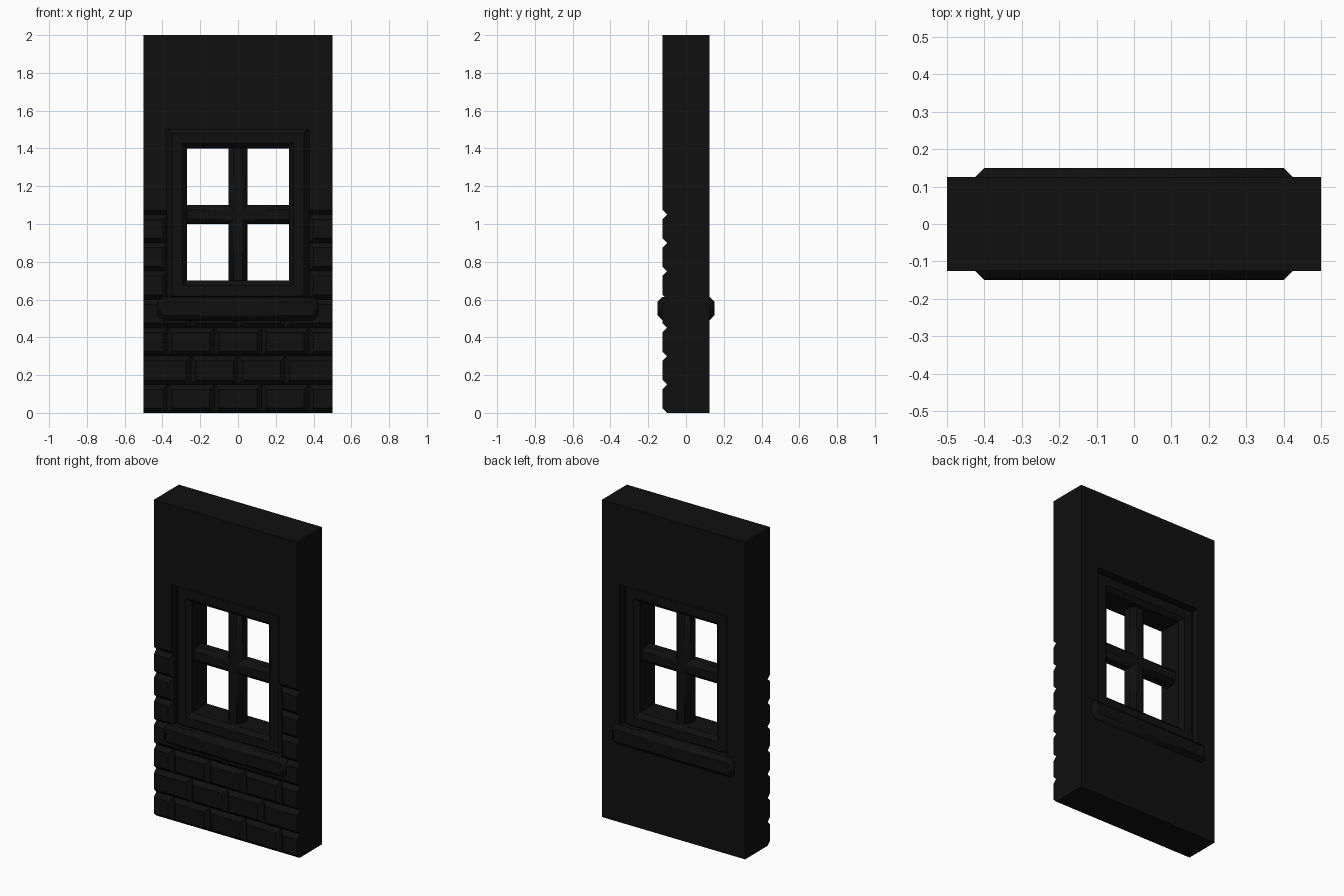
import bpy, bmesh
from math import radians

if "Cube" in bpy.data.objects:
    bpy.data.objects.remove(bpy.data.objects["Cube"])

BEV = 0.025                       # chamfer used on every part
HX, HY = 0.5, 0.125               # wall half sizes
OX, OZ0, OZ1 = 0.375, 0.6, 1.5    # window opening
ROW, ROWS = 0.15, 7               # brick courses

mat = bpy.data.materials.new("dark")
mat.diffuse_color = (0.005, 0.005, 0.005, 1)
mat.use_nodes = True
mat.node_tree.nodes["Principled BSDF"].inputs["Base Color"].default_value = mat.diffuse_color


def finish(name, bm, smooth=None, bevel=0):
    bmesh.ops.recalc_face_normals(bm, faces=bm.faces)
    me = bpy.data.meshes.new(name)
    bm.to_mesh(me)
    bm.free()
    me.materials.append(mat)
    ob = bpy.data.objects.new(name, me)
    bpy.context.collection.objects.link(ob)
    if bevel:
        m = ob.modifiers.new("bevel", 'BEVEL')
        m.width, m.segments = bevel, 1
    if smooth:
        bpy.ops.object.select_all(action='DESELECT')
        ob.select_set(True)
        bpy.context.view_layer.objects.active = ob
        bpy.ops.object.shade_smooth_by_angle(angle=radians(smooth))
    return ob


def block(bm, x0, x1, y0, y1, z0, z1, l=0, r=0, b=0, t=0):
    """Box whose front face (y0) is inset by l, r, b, t."""
    back = [(x0, z0), (x1, z0), (x1, z1), (x0, z1)]
    front = [(x0 + l, z0 + b), (x1 - r, z0 + b), (x1 - r, z1 - t), (x0 + l, z1 - t)]
    vb = [bm.verts.new((x, y1, z)) for x, z in back]
    vf = [bm.verts.new((x, y0, z)) for x, z in front]
    bm.faces.new(vb)
    bm.faces.new(vf)
    for i in range(4):
        j = (i + 1) % 4
        bm.faces.new((vf[i], vf[j], vb[j], vb[i]))


# Wall body around the opening, with plaster facing above the bricks
bm = bmesh.new()
yb = -HY + BEV
block(bm, -HX, HX, yb, HY, 0, OZ0)
block(bm, -HX, -OX, yb, HY, OZ0, OZ1)
block(bm, OX, HX, yb, HY, OZ0, OZ1)
block(bm, -HX, HX, yb, HY, OZ1, 2)
block(bm, -HX, HX, -HY, yb, OZ1, 2)
for x0, x1 in ((-HX, -OX), (OX, HX)):
    block(bm, x0, x1, -HY, yb, ROW * ROWS, OZ1, b=BEV)
finish("wall", bm)

# Chamfered brick courses on the front, half-bond offset
bm = bmesh.new()
for i in range(ROWS):
    z0, z1 = i * ROW, (i + 1) * ROW
    if z0 > OZ0 - 0.01:
        spans = [(-HX, -OX), (OX, HX)]
    else:
        cuts = [-0.375, -0.125, 0.125, 0.375] if i % 2 == 0 else [-0.25, 0, 0.25]
        edges = [-HX] + cuts + [HX]
        spans = list(zip(edges, edges[1:]))
    for x0, x1 in spans:
        block(bm, x0, x1, -HY, yb, z0, z1,
              l=BEV if x0 > -HX else 0, r=BEV if x1 < HX else 0, b=BEV, t=BEV)
finish("bricks", bm, 30)

# Window frame: chamfered profile swept round a mitred rectangle
bm = bmesh.new()
prof = [(0, -.075), (.025, -.1), (.08, -.1), (.105, -.075),
        (.105, .075), (.08, .1), (.025, .1), (0, .075)]
rings = []
for sx, sz in ((-1, -1), (1, -1), (1, 1), (-1, 1)):
    rings.append([bm.verts.new((sx * (0.27 + d), y, 1.05 + sz * (0.35 + d))) for d, y in prof])
for k in range(4):
    a, b = rings[k], rings[(k + 1) % 4]
    for i in range(8):
        j = (i + 1) % 8
        bm.faces.new((a[i], b[i], b[j], a[j]))
finish("window_frame", bm, 30)

# Glazing bars and sill
for name, hx, hy, z0, z1 in (("vertical_bar", 0.05, 0.05, 0.66, 1.44),
                             ("horizontal_bar", 0.31, 0.05, 1.0, 1.1),
                             ("sill", 0.425, 0.15, 0.49, 0.613)):
    bm = bmesh.new()
    block(bm, -hx, hx, -hy, hy, z0, z1)
    finish(name, bm, 30, BEV)
